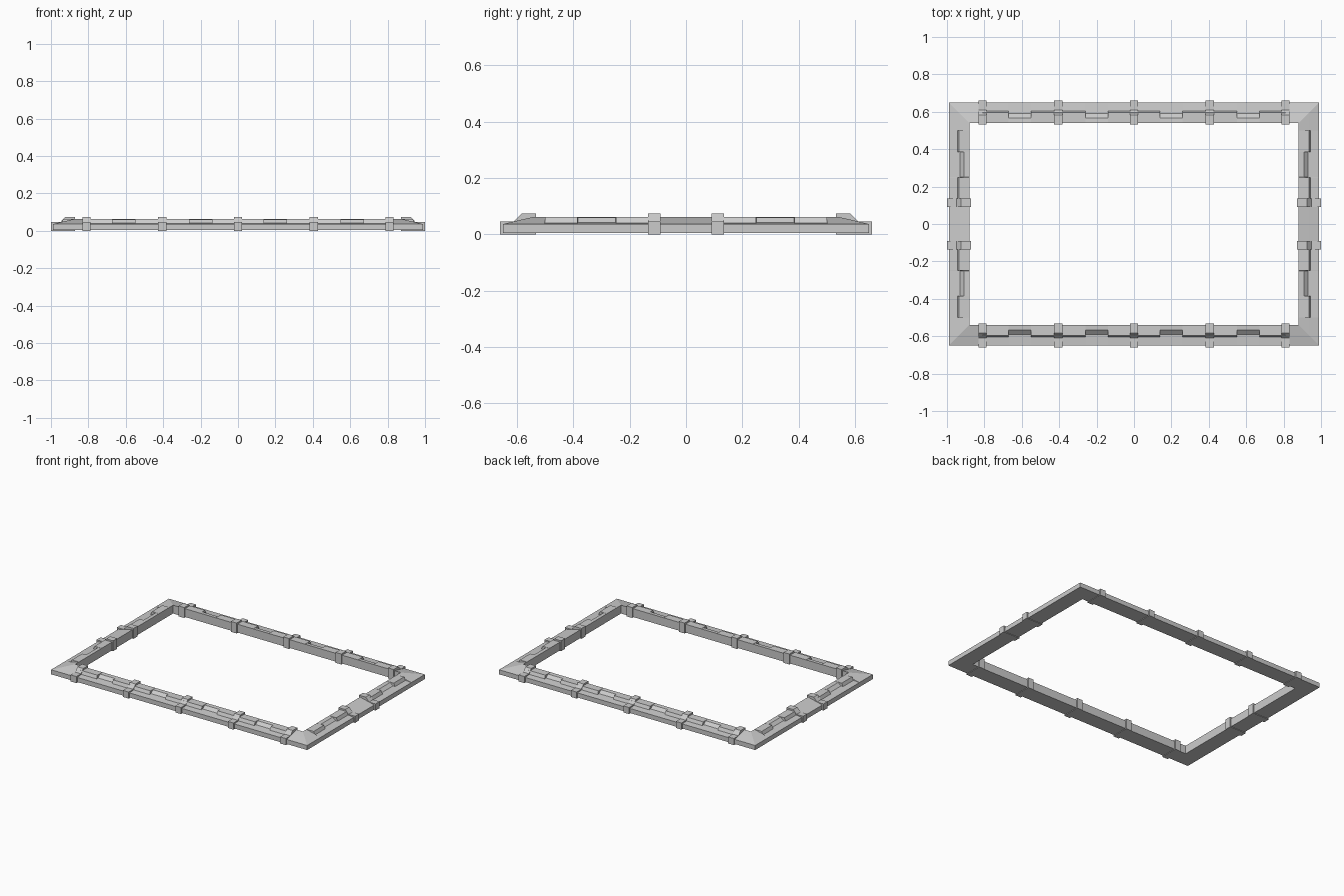
import bpy, bmesh

if "Cube" in bpy.data.objects:
    bpy.data.objects.remove(bpy.data.objects["Cube"])

HX, HY = 0.99, 0.65      # outer half sizes of the frame
W, Z0, ZO, ZI = 0.11, 0.004, 0.036, 0.062


def section(kind):
    # cross-section as (distance inward from outer edge, height)
    mid = {'ramp': [(0.05, 0.048), (0.056, 0.0495)],
           'step': [(0.045, 0.040), (0.055, ZI)],
           'worn': [(0.060, 0.041), (0.082, 0.060)]}[kind]
    return [(0, Z0), (0, ZO)] + mid + [(W, ZI), (W, Z0)]


def place(side, t, d, z):
    # t runs along a side, d is measured inward from its outer edge
    return {'front': (t, -HY + d, z), 'back': (-t, HY - d, z),
            'right': (HX - d, t, z), 'left': (-HX + d, -t, z)}[side]


def make(name, rings, capped):
    # skin the closed rings into a bar, with end caps if wanted
    bm = bmesh.new()
    vs = [[bm.verts.new(p) for p in r] for r in rings]
    n = len(rings[0])
    for a, b in zip(vs, vs[1:]):
        for i in range(n):
            j = (i + 1) % n
            bm.faces.new((a[i], b[i], b[j], a[j]))
    caps = [bm.faces.new(vs[0]), bm.faces.new(vs[-1][::-1])]
    bmesh.ops.recalc_face_normals(bm, faces=bm.faces)
    if not capped:
        bmesh.ops.delete(bm, geom=caps, context='FACES_ONLY')
    me = bpy.data.meshes.new(name)
    bm.to_mesh(me)
    bm.free()
    ob = bpy.data.objects.new(name, me)
    bpy.context.collection.objects.link(ob)


def rail(side, half, spans):
    # mitred ends with stations between them
    rings = [[place(side, -half + d, d, z) for d, z in section('ramp')]]
    for a, b, kind in spans:
        for t in (a, b):
            rings.append([place(side, t, d, z) for d, z in section(kind)])
    rings.append([place(side, half - d, d, z) for d, z in section('ramp')])
    # plain corner slopes: a ramp ring just outside the first and last step
    for index, t in ((-1, spans[-1][1] + 0.001), (1, spans[0][0] - 0.001)):
        rings.insert(index, [place(side, t, d, z) for d, z in section('ramp')])
    make(side + '_rail', rings, False)


def band(side, t):
    # strap wrapped round a rail
    prof = [(-0.01, 0), (-0.01, 0.046), (0.04, 0.046), (0.066, 0.073), (0.118, 0.073), (0.118, 0)]
    make(side + '_band', [[place(side, t + s, d, z) for d, z in prof] for s in (-0.022, 0.022)], True)


# long rails: stepped, with worn patches between bands
long_spans, t = [], -0.81
for c in (-0.61, -0.2, 0.2, 0.61):
    long_spans += [(t, c - 0.0605, 'step'), (c - 0.06, c + 0.06, 'worn')]
    t = c + 0.0605
long_spans.append((t, 0.81, 'step'))

# short rails: plain slope in the middle
short_spans = [(-0.5, -0.385, 'step'), (-0.384, -0.25, 'worn'), (-0.249, -0.115, 'step'),
               (-0.114, 0.114, 'ramp'),
               (0.115, 0.249, 'step'), (0.25, 0.384, 'worn'), (0.385, 0.5, 'step')]

for side in ('front', 'back'):
    rail(side, HX, long_spans)
    for x in (-0.81, -0.405, 0, 0.405, 0.81):
        band(side, x)
for side in ('left', 'right'):
    rail(side, HY, short_spans)
    for y in (-0.113, 0.113):
        band(side, y)
